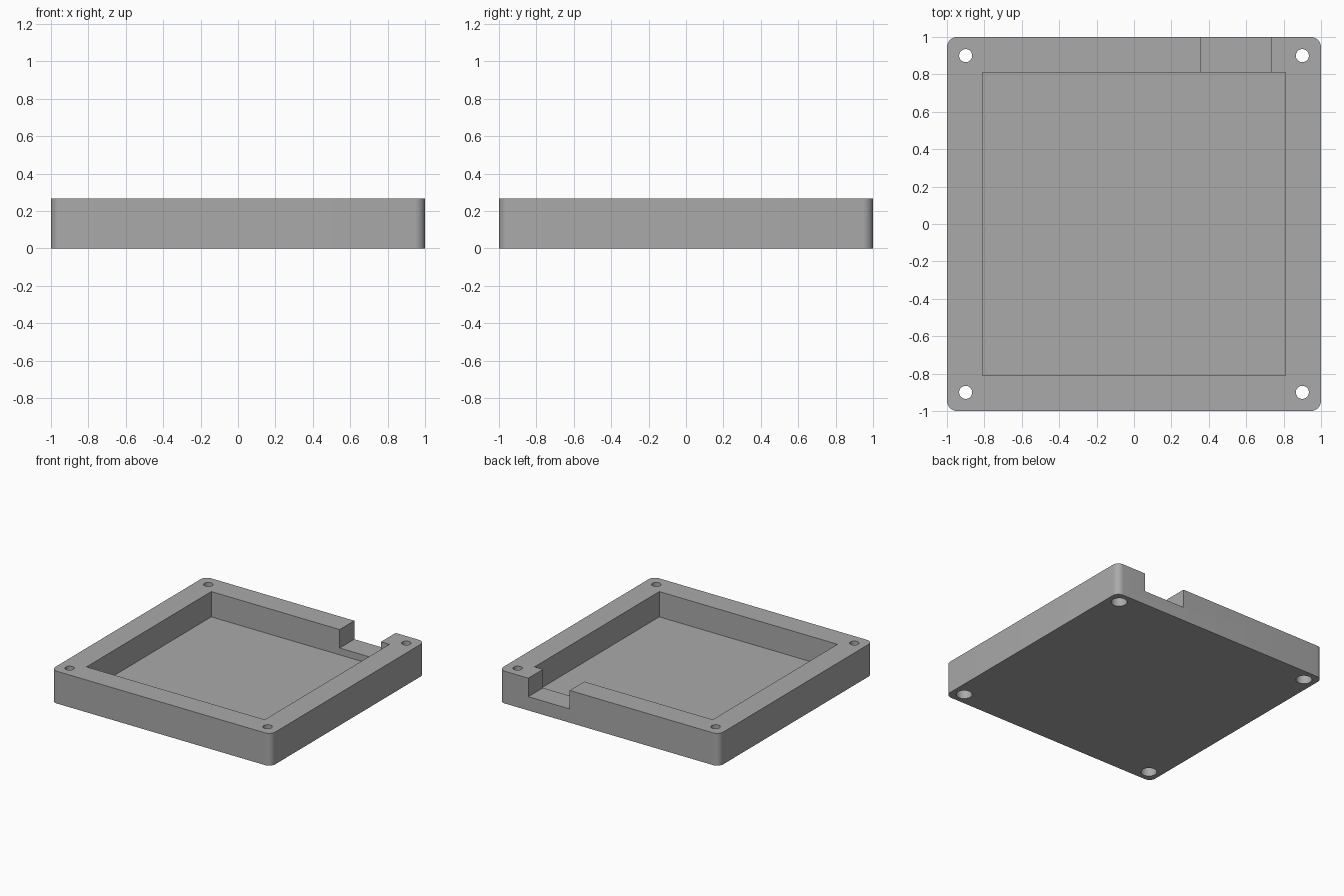
import bpy
import bmesh
from math import radians, pi, cos, sin

cube = bpy.data.objects.get("Cube")
if cube:
    bpy.data.objects.remove(cube, do_unlink=True)

HEIGHT = 0.265
FLOOR = 0.057
NOTCH_FLOOR = 0.113
HOLE_AT = 0.9


def make_object(name, bm):
    mesh = bpy.data.meshes.new(name)
    bmesh.ops.recalc_face_normals(bm, faces=bm.faces)
    bm.to_mesh(mesh)
    bm.free()
    obj = bpy.data.objects.new(name, mesh)
    bpy.context.collection.objects.link(obj)
    return obj


def prism(name, outline, z0, z1):
    """Extrude a flat outline from z0 up to z1."""
    bm = bmesh.new()
    base = bm.faces.new([bm.verts.new((x, y, z0)) for x, y in outline])
    top = bmesh.ops.extrude_face_region(bm, geom=[base])["geom"]
    verts = [v for v in top if isinstance(v, bmesh.types.BMVert)]
    bmesh.ops.translate(bm, verts=verts, vec=(0, 0, z1 - z0))
    return make_object(name, bm)


def rectangle(x0, x1, y0, y1):
    return [(x0, y0), (x1, y0), (x1, y1), (x0, y1)]


def circle(cx, cy, r, n=32):
    return [(cx + r * cos(2 * pi * i / n), cy + r * sin(2 * pi * i / n)) for i in range(n)]


def rounded_square(half, r, steps=10):
    points = []
    for quarter, (sx, sy) in enumerate([(1, 1), (-1, 1), (-1, -1), (1, -1)]):
        for i in range(steps + 1):
            a = pi / 2 * (quarter + i / steps)
            points.append((sx * (half - r) + r * cos(a), sy * (half - r) + r * sin(a)))
    return points


def cut(target, cutter):
    """Subtract the cutter and discard it."""
    mod = target.modifiers.new("cut", "BOOLEAN")
    mod.operation = "DIFFERENCE"
    mod.solver = "EXACT"
    mod.object = cutter
    bpy.context.view_layer.objects.active = target
    bpy.ops.object.modifier_apply(modifier=mod.name)
    bpy.data.objects.remove(cutter, do_unlink=True)


# Tray body with rounded corners
tray = prism("tray", rounded_square(1, 0.055), 0, HEIGHT)

# Square pocket and cable notch through the back wall
cut(tray, prism("pocket_cutter", rectangle(-0.81, 0.81, -0.81, 0.81), FLOOR, 0.5))
cut(tray, prism("notch_cutter", rectangle(0.357, 0.733, 0.7, 1.1), NOTCH_FLOOR, 0.5))

# Corner screw holes, counterbored from below
for sx in (-1, 1):
    for sy in (-1, 1):
        x, y = sx * HOLE_AT, sy * HOLE_AT
        cut(tray, prism("hole_cutter", circle(x, y, 0.035), -0.1, 0.5))
        cut(tray, prism("head_cutter", circle(x, y, 0.06), -0.1, 0.075))

# Plain grey plastic
grey = bpy.data.materials.new("grey plastic")
grey.use_nodes = True
colour = (0.4, 0.4, 0.4, 1)
grey.diffuse_color = colour
grey.node_tree.nodes["Principled BSDF"].inputs["Base Color"].default_value = colour
tray.data.materials.clear()
tray.data.materials.append(grey)

# Smooth round corners and holes, crisp edges elsewhere
bpy.ops.object.select_all(action="DESELECT")
tray.select_set(True)
bpy.context.view_layer.objects.active = tray
bpy.ops.object.shade_smooth_by_angle(angle=radians(30))
